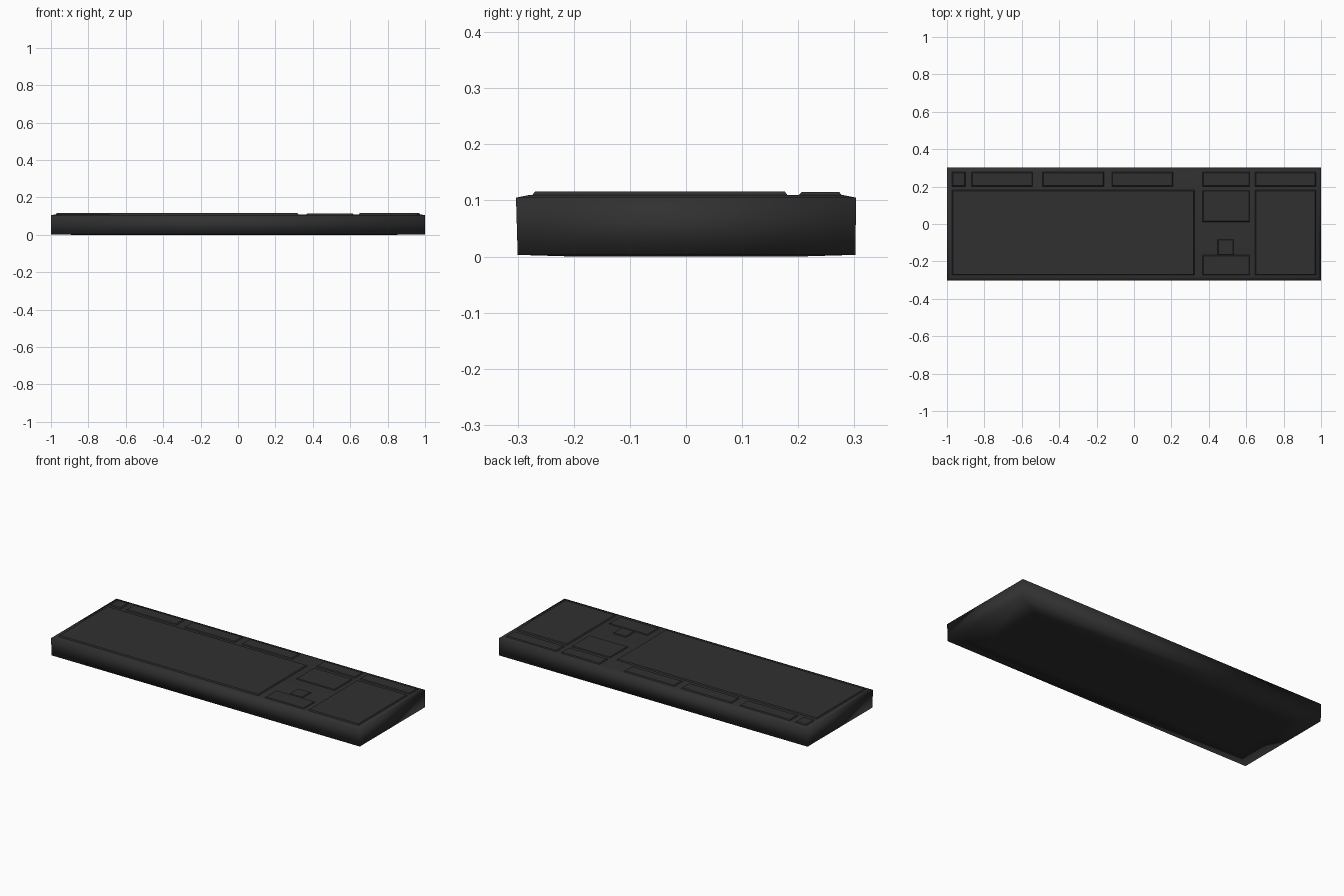
import bpy, bmesh

if "Cube" in bpy.data.objects:
    bpy.data.objects.remove(bpy.data.objects["Cube"])

# One dark grey plastic throughout
mat = bpy.data.materials.new("dark_grey_plastic")
mat.diffuse_color = (0.03, 0.03, 0.03, 1)
mat.use_nodes = True
mat.node_tree.nodes["Principled BSDF"].inputs["Base Color"].default_value = mat.diffuse_color


def loft(name, rings):
    """Stack of rectangles (x0, x1, y0, y1, z), capped at both ends."""
    bm = bmesh.new()
    loops = [[bm.verts.new(p) for p in
              ((x0, y0, z), (x1, y0, z), (x1, y1, z), (x0, y1, z))]
             for x0, x1, y0, y1, z in rings]
    bm.faces.new(loops[0][::-1])
    bm.faces.new(loops[-1])
    for a, b in zip(loops, loops[1:]):
        for i in range(4):
            j = (i + 1) % 4
            bm.faces.new((a[i], a[j], b[j], b[i]))
    bmesh.ops.recalc_face_normals(bm, faces=bm.faces)
    me = bpy.data.meshes.new(name)
    bm.to_mesh(me)
    bm.free()
    me.materials.append(mat)
    ob = bpy.data.objects.new(name, me)
    bpy.context.collection.objects.link(ob)
    return ob


def key_block(name, x0, x1, y0, y1, top=0.116):
    """Raised slab with slanted sides, sunk slightly into the case."""
    t = 0.006
    return loft(name, [(x0, x1, y0, y1, 0.108),
                       (x0 + t, x1 - t, y0 + t, y1 - t, top)])


# Case: soft-shaded slab with a chamfered top rim and barely raised underside
case = loft("case", [(-0.87, 0.82, -0.2, 0.2, 0.0),
                     (-1, 1, -0.3, 0.302, 0.003),
                     (-1, 1, -0.303, 0.303, 0.105),
                     (-0.975, 0.975, -0.278, 0.278, 0.110)])
for p in case.data.polygons:
    p.use_smooth = True

# Key areas
key_block("main_keys", -0.975, 0.325, -0.275, 0.182)
key_block("number_pad", 0.645, 0.975, -0.275, 0.182)
key_block("navigation_keys", 0.365, 0.62, 0.01, 0.182, 0.114)
key_block("arrow_row", 0.365, 0.62, -0.275, -0.165, 0.114)
key_block("up_arrow_key", 0.445, 0.535, -0.168, -0.08, 0.114)

# Function row
for i, (a, b) in enumerate([(-0.975, -0.9), (-0.87, -0.54), (-0.49, -0.16),
                            (-0.12, 0.21), (0.365, 0.62), (0.645, 0.975)]):
    key_block(f"function_keys_{i + 1}", a, b, 0.2, 0.279, 0.115)
